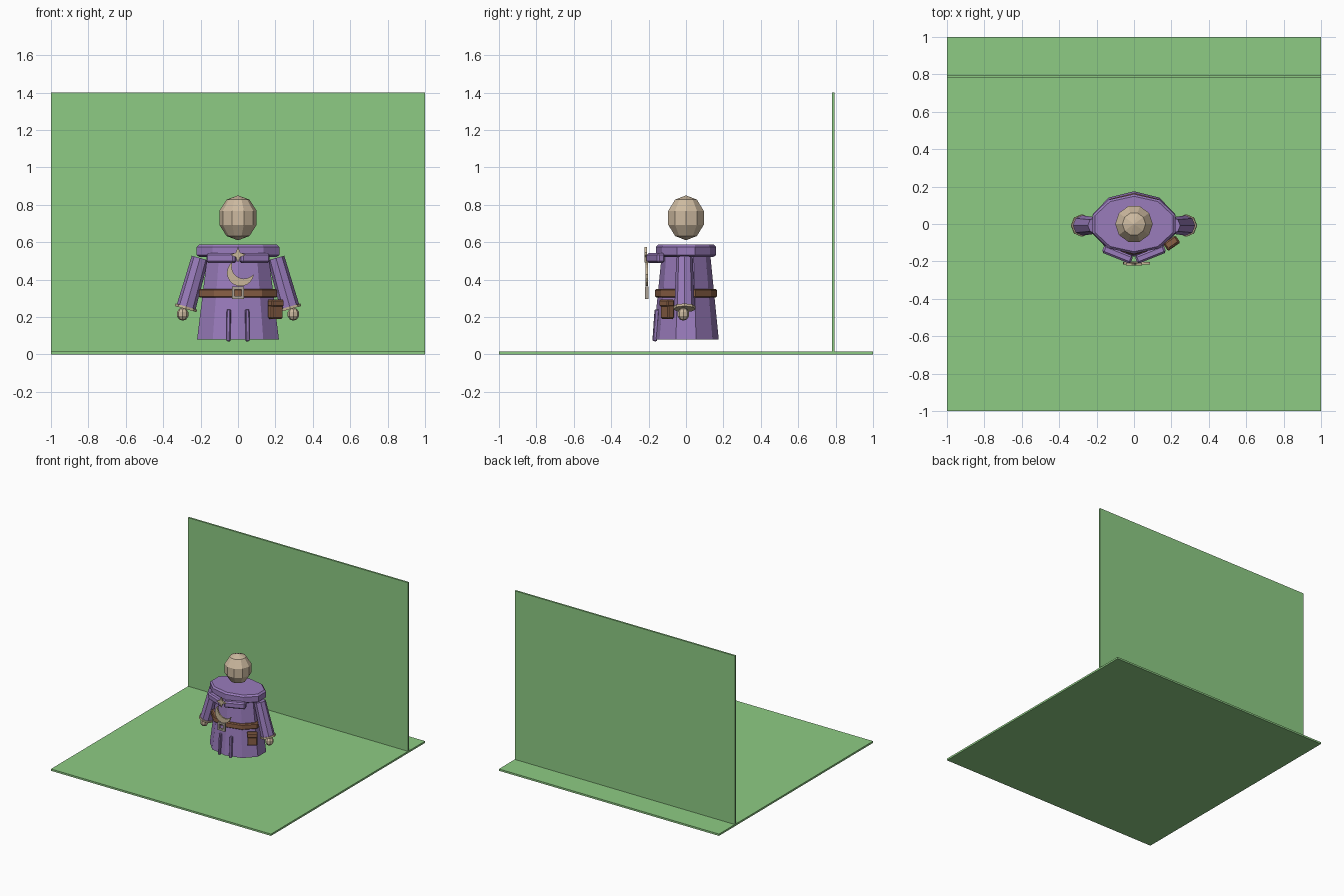
import bpy, bmesh
from math import sin, cos, pi, radians
from mathutils import Vector, Matrix

if "Cube" in bpy.data.objects:
    bpy.data.objects.remove(bpy.data.objects["Cube"], do_unlink=True)


def material(name, r, g, b):
    m = bpy.data.materials.new(name)
    m.use_nodes = True
    m.diffuse_color = (r, g, b, 1)
    m.node_tree.nodes["Principled BSDF"].inputs["Base Color"].default_value = (r, g, b, 1)
    return m


GREEN = material("backdrop green", 0.27, 0.60, 0.23)
PURPLE = material("robe purple", 0.32, 0.20, 0.50)
SKIN = material("pale skin", 0.61, 0.49, 0.35)
BONE = material("pale gold trim", 0.58, 0.47, 0.32)
LEATHER = material("brown leather", 0.25, 0.115, 0.06)
METAL = material("buckle metal", 0.42, 0.37, 0.31)


def finish(bm, name, mat, bevel=0):
    bmesh.ops.recalc_face_normals(bm, faces=bm.faces)
    me = bpy.data.meshes.new(name)
    bm.to_mesh(me)
    bm.free()
    me.materials.append(mat)
    ob = bpy.data.objects.new(name, me)
    bpy.context.scene.collection.objects.link(ob)
    if bevel:
        mod = ob.modifiers.new("soft_edge", "BEVEL")
        mod.width, mod.segments = bevel, 1
    return ob


def box(name, mat, loc, size, rot=(0, 0, 0), bevel=0):
    bm = bmesh.new()
    bmesh.ops.create_cube(bm, size=1, matrix=Matrix.Diagonal((*size, 1)))
    ob = finish(bm, name, mat, bevel)
    ob.location, ob.rotation_euler = loc, rot
    return ob


def rings(name, mat, levels, sides=10):
    """Stack elliptical rings given as (z, rx, ry), with a corner on +y."""
    bm = bmesh.new()
    loops = []
    for z, rx, ry in levels:
        angles = [pi / 2 + 2 * pi * i / sides for i in range(sides)]
        loops.append([bm.verts.new((rx * cos(a), ry * sin(a), z)) for a in angles])
    for lo, hi in zip(loops, loops[1:]):
        for i in range(sides):
            j = (i + 1) % sides
            bm.faces.new((lo[i], lo[j], hi[j], hi[i]))
    bm.faces.new(loops[0])
    bm.faces.new(loops[-1])
    return finish(bm, name, mat)


def ball(name, mat, loc, radii, segments, ring_count):
    bm = bmesh.new()
    bmesh.ops.create_uvsphere(bm, u_segments=segments, v_segments=ring_count, radius=1)
    bmesh.ops.rotate(bm, verts=bm.verts, matrix=Matrix.Rotation(pi / 2, 3, "Z"))
    bmesh.ops.scale(bm, verts=bm.verts, vec=radii)
    ob = finish(bm, name, mat)
    ob.location = loc
    return ob


def plate(name, mat, outer, y, depth, inner=None):
    """Extrude an (x, z) outline, or the strip between two outlines, along y."""
    bm = bmesh.new()
    a = [bm.verts.new((x, y, z)) for x, z in outer]
    if inner:
        b = [bm.verts.new((x, y, z)) for x, z in inner]
        for i in range(len(a) - 1):
            corners = dict.fromkeys((a[i], a[i + 1], b[i + 1], b[i]))
            bm.faces.new(list(corners))
        bmesh.ops.remove_doubles(bm, verts=bm.verts, dist=0.0005)
    else:
        bm.faces.new(a)
    geo = bmesh.ops.extrude_face_region(bm, geom=bm.faces[:])["geom"]
    moved = [v for v in geo if isinstance(v, bmesh.types.BMVert)]
    bmesh.ops.translate(bm, verts=moved, vec=(0, depth, 0))
    return finish(bm, name, mat)


# Backdrop
box("floor", GREEN, (0, 0, 0.0075), (2, 2, 0.015))
box("back_wall", GREEN, (0, 0.787, 0.7075), (2, 0.015, 1.385))

# Robe, collar, belt and head
rings("robe", PURPLE, [(0.08, 0.23, 0.175), (0.53, 0.172, 0.13)])
rings("collar", PURPLE, [(0.52, 0.215, 0.145), (0.53, 0.232, 0.16),
                         (0.575, 0.232, 0.16), (0.588, 0.218, 0.148)])
rings("belt", LEATHER, [(0.305, 0.215, 0.16), (0.31, 0.22, 0.165),
                        (0.343, 0.22, 0.165), (0.35, 0.213, 0.158)])
ball("head", SKIN, (0, 0, 0.73), (0.105, 0.105, 0.12), 10, 5)

# Arms, cuffs, hands, lapels and robe folds on both sides
for side, label in ((1, "left"), (-1, "right")):
    top, low = Vector((side * 0.203, -0.008, 0.515)), Vector((side * 0.278, -0.008, 0.25))
    axis = top - low
    turn = Vector((0, 0, 1)).rotation_difference(axis)
    sleeve = rings(label + "_sleeve", PURPLE,
                   [(0, 0.052, 0.054), (axis.length, 0.046, 0.044)], 8)
    cuff = rings(label + "_cuff", BONE, [(-0.008, 0.06, 0.06), (0.006, 0.06, 0.06)], 8)
    for part in (sleeve, cuff):
        part.location = low
        part.rotation_mode = "QUATERNION"
        part.rotation_quaternion = turn
    ball(label + "_hand", SKIN, (side * 0.296, -0.014, 0.215), (0.032, 0.032, 0.035), 8, 5)
    box(label + "_lapel", PURPLE, (side * 0.088, -0.162, 0.515), (0.165, 0.045, 0.052),
        (0, 0, side * radians(22)), 0.01)
    for x, height in ((0.05, 0.17), (0.105, 0.07)):
        if height > 0.1:
            box(label + "_robe_fold", PURPLE, (side * x, -0.162, 0.07 + height / 2),
                (0.02, 0.022, height), (radians(-4), 0, side * 0.2), 0.004)

# Square buckle frame
square = [(-1, -1), (1, -1), (1, 1), (-1, 1), (-1, -1)]
plate("buckle", METAL, [(0.033 * x, 0.33 + 0.033 * z) for x, z in square], -0.218, 0.018,
      [(0.018 * x, 0.33 + 0.018 * z) for x, z in square])

# Crescent between two arcs that share their tips
mid, centre = radians(241), Vector((0.013, 0.436))
away = Vector((cos(mid), sin(mid)))


def arc(origin, radius, half_angle, steps=12):
    angles = [mid + radians(half_angle) * (2 * i / steps - 1) for i in range(steps + 1)]
    return [(origin.x + radius * cos(a), origin.y + radius * sin(a)) for a in angles]


plate("crescent", BONE, arc(centre, 0.072, 115), -0.216, 0.012,
      arc(centre - 0.0385 * away, 0.0655, 82.5))

# Four-pointed star
star = [(r * sin(i * pi / 4), 0.532 + r * cos(i * pi / 4))
        for i in range(8) for r in [0.017 if i % 2 else 0.042]]
plate("star", BONE, star, -0.221, 0.012)

# Belt pouch with a flap
pouch_turn = (0, 0, radians(35))
box("pouch", LEATHER, (0.2, -0.1, 0.242), (0.075, 0.042, 0.104), pouch_turn, 0.007)
box("pouch_flap", LEATHER, (0.202, -0.103, 0.274), (0.08, 0.046, 0.036), pouch_turn, 0.006)
